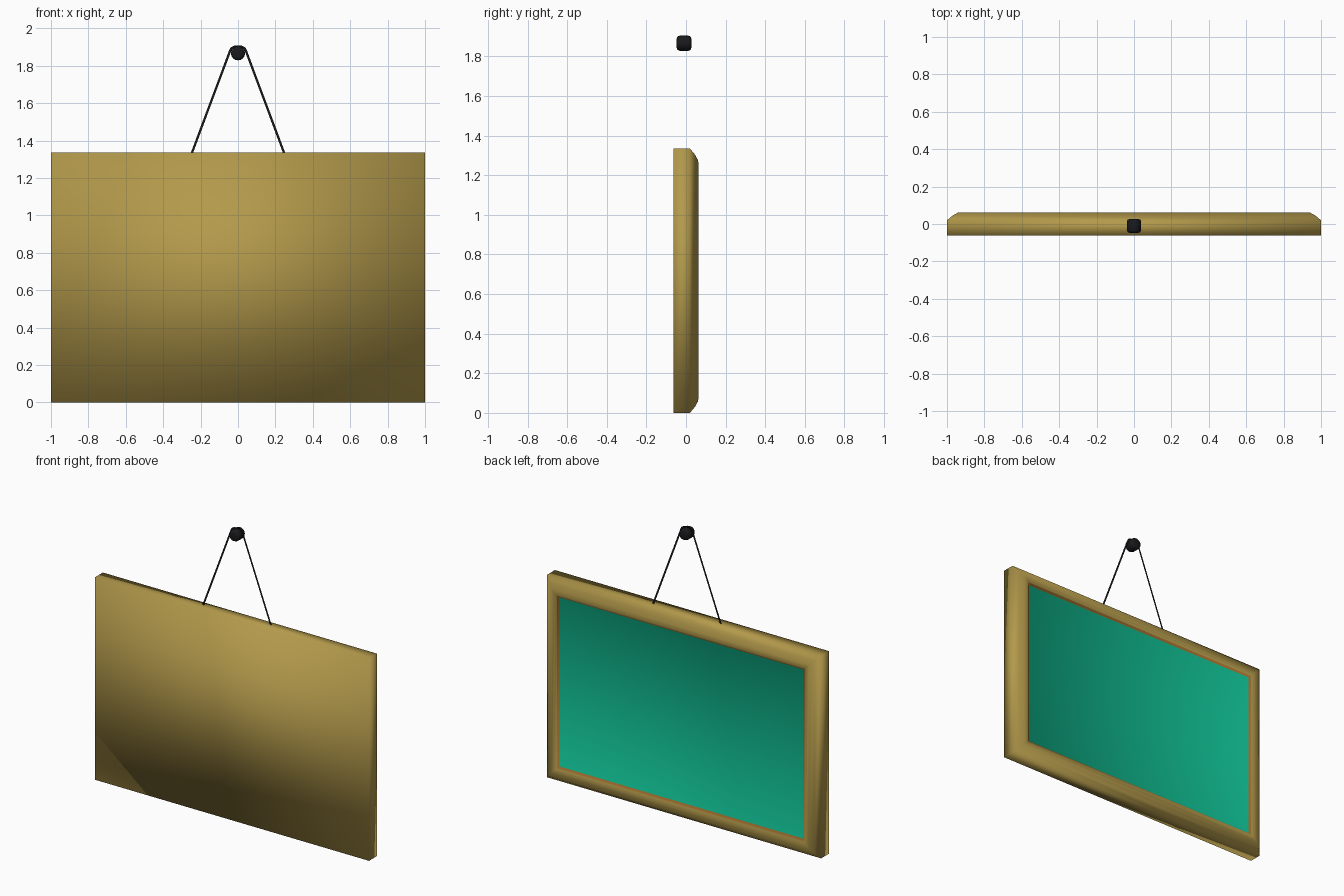
import bpy, bmesh
from math import radians
from mathutils import Vector, Matrix

if "Cube" in bpy.data.objects:
    bpy.data.objects.remove(bpy.data.objects["Cube"])

W, H = 1.0, 1.335  # half width, full height


def material(name, rgb):
    m = bpy.data.materials.new(name)
    m.diffuse_color = (*rgb, 1)
    m.use_nodes = True
    m.node_tree.nodes["Principled BSDF"].inputs["Base Color"].default_value = m.diffuse_color
    return m


gold = material("gilded_wood", (0.45, 0.32, 0.07))
orange = material("inner_edge", (0.38, 0.17, 0.03))
green = material("green_panel", (0.005, 0.50, 0.28))
black = material("black", (0.01, 0.01, 0.012))


def finish(name, bm, mats, smooth=True):
    me = bpy.data.meshes.new(name)
    for f in bm.faces:
        f.smooth = smooth
    bm.to_mesh(me)
    bm.free()
    for m in mats:
        me.materials.append(m)
    ob = bpy.data.objects.new(name, me)
    bpy.context.collection.objects.link(ob)
    return ob


def rect_sweep(name, profile, mats, cap_first=False, cap_last=False):
    """Mitred rectangle rings; profile = (inset from outer edge, y)."""
    bm = bmesh.new()
    rings = []
    for d, y in profile:
        rings.append([bm.verts.new(p) for p in (
            (-W + d, y, d), (W - d, y, d), (W - d, y, H - d), (-W + d, y, H - d))])
    for a, b in zip(rings, rings[1:]):
        for i in range(4):
            j = (i + 1) % 4
            bm.faces.new((a[i], a[j], b[j], b[i]))
    if cap_first:
        bm.faces.new(rings[0])
    if cap_last:
        bm.faces.new(rings[-1]).material_index = len(mats) - 1
    bmesh.ops.recalc_face_normals(bm, faces=bm.faces)
    # open shells: the last face ring must look towards +y
    bm.faces.ensure_lookup_table()
    if bm.faces[4 * (len(profile) - 2)].normal.y < -0.01 and not cap_first:
        bmesh.ops.reverse_faces(bm, faces=bm.faces)
    return finish(name, bm, mats)


# Moulded frame with its closed flat backing
rect_sweep("frame", [(0, -0.0625), (0, 0.02), (0.03, 0.045), (0.06, 0.0615),
                     (0.08, 0.0625), (0.098, 0.055)], [gold], cap_first=True)

# Green panel with a thin orange rim
rect_sweep("panel", [(0.098, 0.055), (0.11, 0.045)], [orange, green], cap_last=True)

# Peg that the cord hangs on
bm = bmesh.new()
bmesh.ops.create_cone(bm, cap_ends=True, segments=16, radius1=0.038, radius2=0.038, depth=0.074,
                      matrix=Matrix.Translation((0, -0.01, 1.867)) @ Matrix.Rotation(radians(90), 4, 'X'))
rims = [e for e in bm.edges if any(len(f.verts) > 4 for f in e.link_faces)]
bmesh.ops.bevel(bm, geom=rims, offset=0.014, segments=2, profile=0.5, affect='EDGES')
finish("peg", bm, [black])

# Flat cord looped over the peg
half = [(0.248, 1.33), (0.043, 1.878), (0.036, 1.893), (0.018, 1.903)]
path = [Vector((-x, 0, z)) for x, z in half] + [Vector((x, 0, z)) for x, z in reversed(half)]
bm = bmesh.new()
pairs = []
for i, p in enumerate(path):
    t = (path[min(i + 1, len(path) - 1)] - path[max(i - 1, 0)]).normalized()
    n = Vector((-t.z, 0, t.x)) * 0.006
    c = p + Vector((0, -0.01, 0))
    pairs.append((bm.verts.new(c + n), bm.verts.new(c - n)))
for a, b in zip(pairs, pairs[1:]):
    bm.faces.new((a[0], a[1], b[1], b[0]))
finish("cord", bm, [black], smooth=False)
